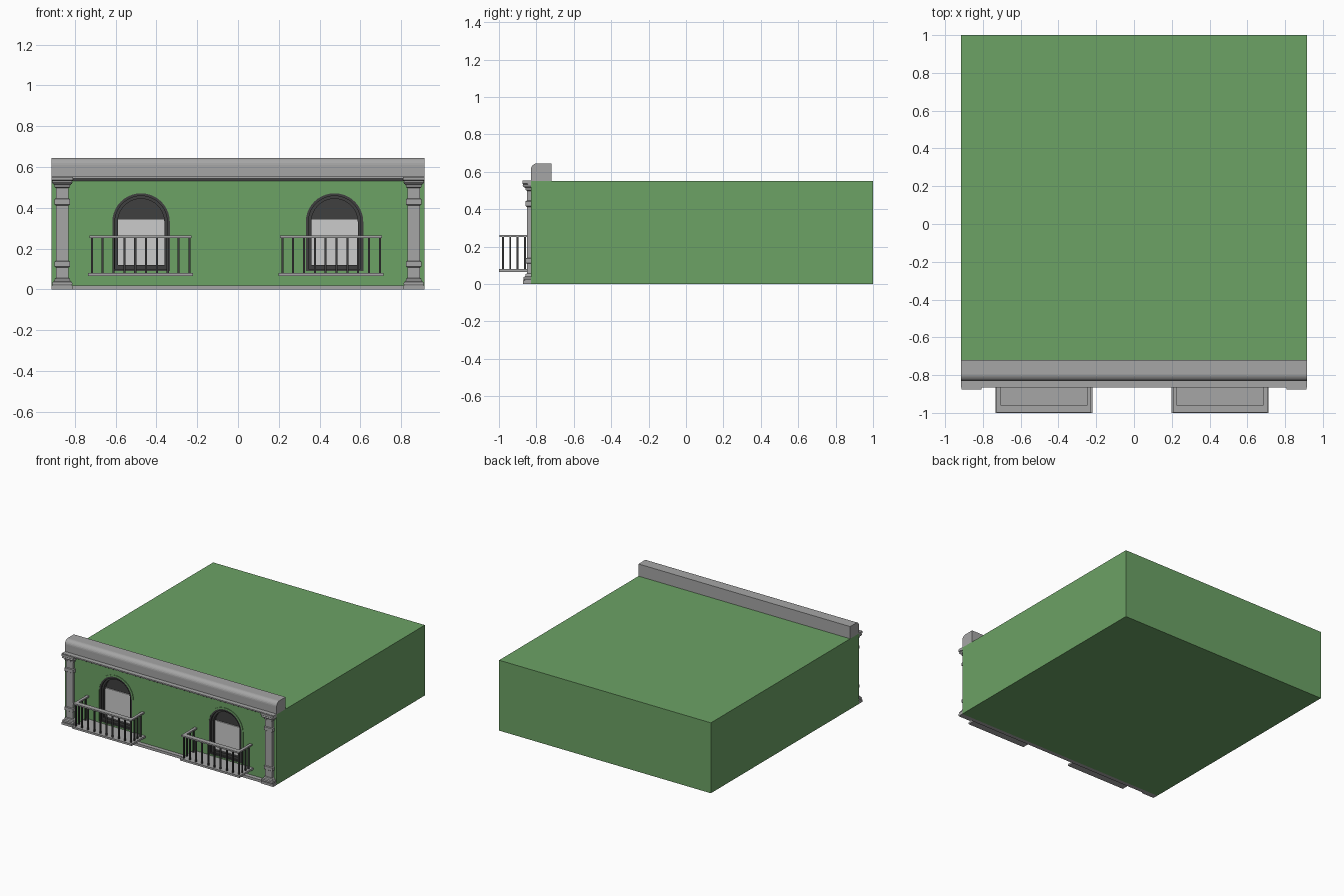
import bpy, bmesh, math

if "Cube" in bpy.data.objects:
    bpy.data.objects.remove(bpy.data.objects["Cube"])


def material(name, r, g, b):
    m = bpy.data.materials.new(name)
    m.diffuse_color = (r, g, b, 1)
    m.use_nodes = True
    m.node_tree.nodes["Principled BSDF"].inputs["Base Color"].default_value = m.diffuse_color
    return m


GREEN = material("green_plaster", 0.15, 0.36, 0.13)
TRIM = material("grey_stone", 0.38, 0.38, 0.38)
DARK = material("dark_metal", 0.05, 0.05, 0.05)
PANE = material("pale_pane", 0.75, 0.75, 0.75)


def finish(name, bm, mat):
    bmesh.ops.recalc_face_normals(bm, faces=bm.faces)
    me = bpy.data.meshes.new(name)
    bm.to_mesh(me)
    bm.free()
    me.materials.append(mat)
    ob = bpy.data.objects.new(name, me)
    bpy.context.collection.objects.link(ob)
    return ob


def add_box(bm, x0, x1, y0, y1, z0, z1):
    v = bmesh.ops.create_cube(bm, size=1)["verts"]
    for p in v:
        p.co = ((x0, x1)[p.co.x > 0], (y0, y1)[p.co.y > 0], (z0, z1)[p.co.z > 0])


def box(name, mat, *dims):
    bm = bmesh.new()
    add_box(bm, *dims)
    return finish(name, bm, mat)


def loft(name, mat, rings, closed=False):
    """Join rings of points; cap the ends, or close into a loop."""
    bm = bmesh.new()
    rows = [[bm.verts.new(p) for p in r] for r in rings]
    n = len(rows[0])
    pairs = list(zip(rows, rows[1:]))
    if closed:
        pairs.append((rows[-1], rows[0]))
    else:
        bm.faces.new(rows[0])
        bm.faces.new(rows[-1])
    for a, b in pairs:
        for i in range(n):
            j = (i + 1) % n
            bm.faces.new((a[i], a[j], b[j], b[i]))
    return finish(name, bm, mat)


SPRING = 0.33


def arch(cx, hw, z0, y, segs=20):
    """Round-headed outline at depth y."""
    pts = [(cx - hw, y, z0), (cx + hw, y, z0)]
    for i in range(segs + 1):
        a = math.pi * i / segs
        pts.append((cx + hw * math.cos(a), y, SPRING + hw * math.sin(a)))
    return pts


def arch_ring(name, mat, cx, outer, inner, y0, y1):
    loft(name, mat, [arch(cx, *outer, y0), arch(cx, *outer, y1),
                     arch(cx, *inner, y1), arch(cx, *inner, y0)], closed=True)


W, F = 0.915, -0.83

# Main block with two arched recesses
body = box("building_body", GREEN, -W, W, F, 1, 0, 0.55)
for cx in (-0.475, 0.473):
    cut = loft("window_cutter", GREEN,
               [arch(cx, 0.142, 0.088, -0.9), arch(cx, 0.142, 0.088, -0.77)])
    cut.hide_render = True
    mod = body.modifiers.new("recess", "BOOLEAN")
    mod.object = cut
    mod.operation = "DIFFERENCE"
    mod.solver = "EXACT"
    bpy.context.view_layer.objects.active = body
    bpy.ops.object.modifier_apply(modifier=mod.name)
    bpy.data.objects.remove(cut)

# Windows: plaster surround, stepped dark frame, fanlight and pale pane
for side, cx in (("left", -0.475), ("right", 0.473)):
    arch_ring(side + "_window_surround", GREEN, cx, (0.154, 0.08), (0.141, 0.09), F - 0.004, F + 0.01)
    arch_ring(side + "_window_outer_frame", DARK, cx, (0.142, 0.088), (0.128, 0.1), F - 0.002, -0.775)
    arch_ring(side + "_window_inner_frame", DARK, cx, (0.13, 0.098), (0.114, 0.12), F + 0.012, -0.775)
    loft(side + "_window_fanlight", DARK, [arch(cx, 0.13, 0.1, -0.79), arch(cx, 0.13, 0.1, -0.772)])
    box(side + "_window_pane", PANE, cx - 0.114, cx + 0.114, -0.798, -0.785, 0.12, 0.345)

# Parapet with rounded front edge
prof = [(F, 0.55)]
for i in range(7):
    a = math.pi / 2 * i / 6
    prof.append((-0.795 - 0.035 * math.cos(a), 0.61 + 0.035 * math.sin(a)))
prof += [(-0.72, 0.645), (-0.72, 0.55)]
loft("parapet", TRIM, [[(x, y, z) for y, z in prof] for x in (-W, W)])

# Stepped cornice and base course
cornice = [(F, 0.53), (-0.842, 0.53), (-0.848, 0.536), (-0.858, 0.54), (-0.866, 0.544), (-0.866, 0.554), (F, 0.554)]
loft("cornice", TRIM, [[(x, y, z) for y, z in cornice] for x in (-W, W)])
box("base_course", TRIM, -W, W, -0.862, F, 0, 0.02)

# Corner pilasters: (half width, projection, height)
pilaster = [(0.053, 0.042, 0), (0.053, 0.042, 0.018), (0.047, 0.037, 0.02), (0.05, 0.04, 0.026),
            (0.048, 0.04, 0.036), (0.041, 0.03, 0.04), (0.036, 0.027, 0.052), (0.03, 0.021, 0.056),
            (0.03, 0.021, 0.108), (0.037, 0.027, 0.112), (0.037, 0.027, 0.136), (0.03, 0.021, 0.14),
            (0.03, 0.021, 0.412), (0.037, 0.027, 0.416), (0.037, 0.027, 0.442), (0.03, 0.021, 0.446),
            (0.03, 0.021, 0.498), (0.038, 0.027, 0.502), (0.038, 0.027, 0.512), (0.046, 0.036, 0.517),
            (0.05, 0.044, 0.524), (0.047, 0.04, 0.532), (0.053, 0.045, 0.536), (0.053, 0.045, 0.552)]
for side, cx in (("left", -0.861), ("right", 0.861)):
    loft(side + "_pilaster", TRIM,
         [[(cx - h, F, z), (cx - h, F - d, z), (cx + h, F - d, z), (cx + h, F, z)] for h, d, z in pilaster])

# Balconies: slab, handrail on three sides, thin balusters
for side, cx in (("left", -0.477), ("right", 0.456)):
    box(side + "_balcony_slab", TRIM, cx - 0.257, cx + 0.257, -1, F, 0.065, 0.08)
    bm = bmesh.new()
    add_box(bm, cx - 0.25, cx + 0.25, -0.998, -0.96, 0.252, 0.263)
    for s in (-1, 1):
        xs = sorted((cx + s * 0.25, cx + s * 0.228))
        add_box(bm, *xs, -0.96, F, 0.252, 0.263)
    finish(side + "_balcony_handrail", bm, TRIM)
    bm = bmesh.new()
    spots = [(cx - 0.239 + 0.478 * i / 9, -0.979) for i in range(10)]
    spots += [(cx + s * 0.239, y) for s in (-1, 1) for y in (-0.94, -0.9, -0.861)]
    for x, y in spots:
        add_box(bm, x - 0.005, x + 0.005, y - 0.005, y + 0.005, 0.078, 0.254)
    finish(side + "_balcony_balusters", bm, DARK)
